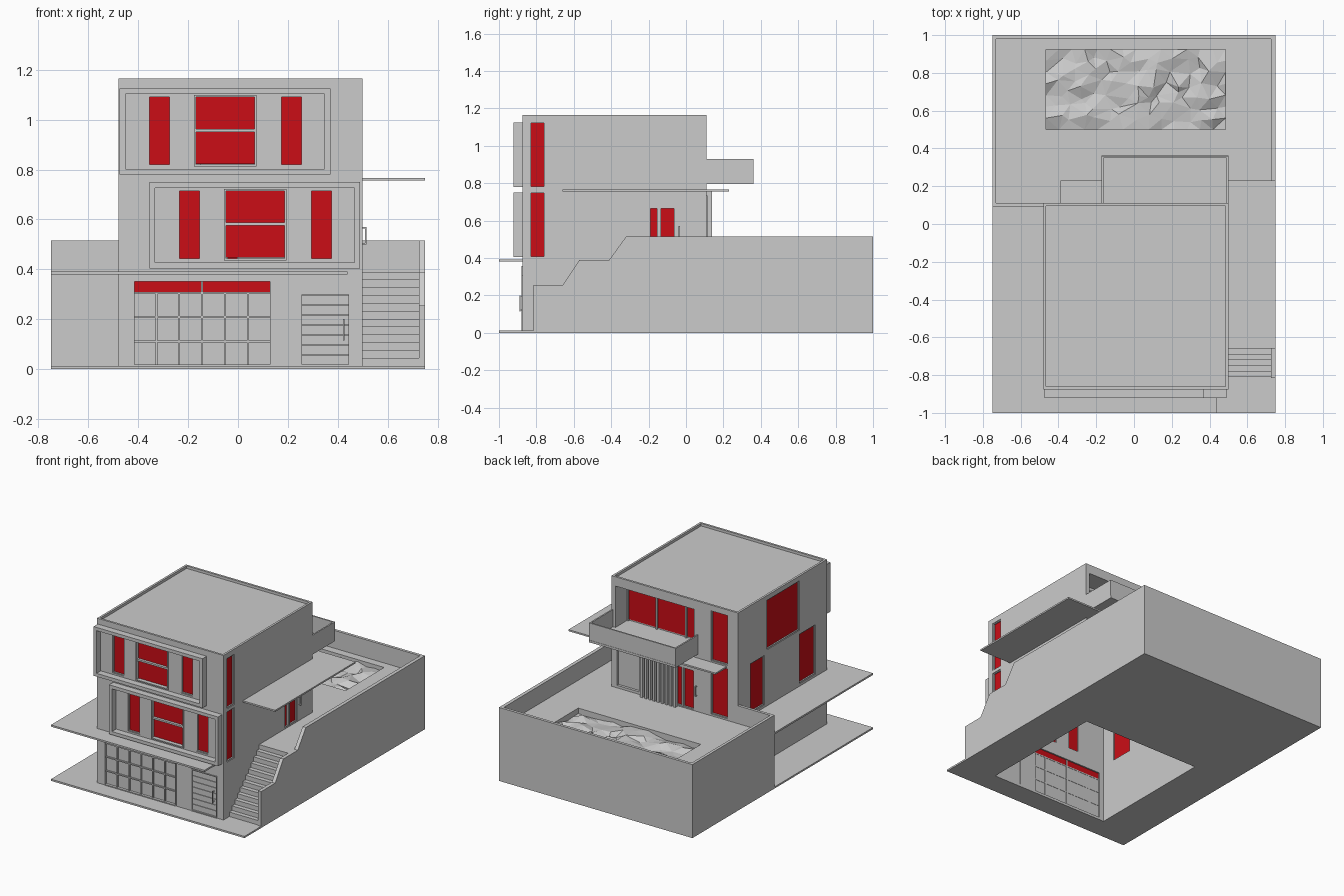
import bpy, bmesh, random
from mathutils import Matrix, Vector

if "Cube" in bpy.data.objects:
    bpy.data.objects.remove(bpy.data.objects["Cube"])

random.seed(4)
red = bpy.data.materials.new("red_glass")
red.diffuse_color = (0.6, 0.004, 0.008, 1)
red.use_nodes = True
red.node_tree.nodes["Principled BSDF"].inputs["Base Color"].default_value = red.diffuse_color


def finish(name, bm, mat=None):
    me = bpy.data.meshes.new(name)
    bmesh.ops.recalc_face_normals(bm, faces=bm.faces)
    bm.to_mesh(me)
    bm.free()
    ob = bpy.data.objects.new(name, me)
    bpy.context.collection.objects.link(ob)
    if mat:
        me.materials.append(mat)
    return ob


def boxes(name, specs, mat=None):
    """Each spec is x0, x1, y0, y1, z0, z1."""
    bm = bmesh.new()
    for a, b, c, d, e, f in specs:
        m = Matrix.Translation(((a + b) / 2, (c + d) / 2, (e + f) / 2))
        m = m @ Matrix.Diagonal((abs(b - a), abs(d - c), abs(f - e), 1))
        bmesh.ops.create_cube(bm, size=1, matrix=m)
    return finish(name, bm, mat)


def prism(name, pts, x0, x1):
    """Extrude a y,z profile along x."""
    bm = bmesh.new()
    face = bm.faces.new([bm.verts.new((x0, y, z)) for y, z in pts])
    ext = bmesh.ops.extrude_face_region(bm, geom=[face])
    vs = [v for v in ext["geom"] if isinstance(v, bmesh.types.BMVert)]
    bmesh.ops.translate(bm, verts=vs, vec=Vector((x1 - x0, 0, 0)))
    return finish(name, bm)


def cut(ob, cutter):
    mod = ob.modifiers.new("cut", 'BOOLEAN')
    mod.object, mod.operation, mod.solver = cutter, 'DIFFERENCE', 'EXACT'
    dg = bpy.context.evaluated_depsgraph_get()
    me = bpy.data.meshes.new_from_object(ob.evaluated_get(dg))
    ob.modifiers.clear()
    ob.data = me
    bpy.data.objects.remove(cutter)


def on(side, a0, a1, z0, z1, d0, d1):
    """Box on a tower wall: a runs along the wall, d is distance outward."""
    if side == 'F':
        return (a0, a1, -.875 - d1, -.875 - d0, z0, z1)
    if side == 'B':
        return (a0, a1, .11 + d0, .11 + d1, z0, z1)
    if side == 'R':
        return (.5 + d0, .5 + d1, a0, a1, z0, z1)
    return (-.48 - d1, -.48 - d0, a0, a1, z0, z1)


def ring(side, a0, a1, z0, z1, t, d0, d1):
    return [on(side, a0, a0 + t, z0, z1, d0, d1), on(side, a1 - t, a1, z0, z1, d0, d1),
            on(side, a0 + t, a1 - t, z0, z0 + t, d0, d1), on(side, a0 + t, a1 - t, z1 - t, z1, d0, d1)]


holes, frames, panes = [], [], []


def window(side, a0, a1, z0, z1, out=-.005, t=.006):
    holes.append(on(side, a0 - t, a1 + t, z0 - t, z1 + t, -.06, .02))
    frames.extend(ring(side, a0 - t, a1 + t, z0 - t, z1 + t, t, -.03, out))
    panes.append(on(side, a0, a1, z0, z1, -.022, -.014))


# front bays with their windows
for label, dx, dz in (("upper", 0, 0), ("lower", .12, -.376)):
    x0, x1, z0, z1 = -.475 + dx, .37 + dx, .78 + dz, 1.125 + dz
    boxes(label + "_bay_surround", ring('F', x0, x1, z0, z1, .023, 0, .046))
    for a, b in ((-.355, -.275), (.175, .255)):
        window('F', a + dx, b + dx, .82 + dz, 1.09 + dz)
    holes.append(on('F', -.175 + dx, .073 + dx, .814 + dz, 1.096 + dz, -.06, .02))
    frames += ring('F', -.177 + dx, .075 + dx, .812 + dz, 1.098 + dz, .008, -.03, .008)
    frames.append(on('F', -.17 + dx, .067 + dx, .951 + dz, .963 + dz, -.03, .004))
    for a, b in ((.823, .951), (.963, 1.09)):
        panes.append(on('F', -.169 + dx, .067 + dx, a + dz, b + dz, -.022, -.014))

# side and rear windows
for z0, z1 in ((.408, .748), (.782, 1.122)):
    window('R', -.83, -.76, z0, z1)
    window('B', -.394, -.277, z0, z1)
window('L', -.567, -.22, .79, 1.125)
window('L', -.18, -.035, .415, .75)
window('L', -.745, -.58, .415, .75)

# two narrow glazed doors with handles
handles = []
for side, s, a in (('R', 1, -.19), ('B', -1, -.005)):
    for p, q in ((0, .035), (.055, .125)):
        lo, hi = sorted((a + s * p, a + s * q))
        window(side, lo, hi, .40, .665)
    lo, hi = sorted((a + s * .15, a + s * .158))
    handles += [on(side, lo, hi, .50, .57, .01, .016)]
    handles += [on(side, lo, hi, z, z + .006, 0, .012) for z in (.50, .564)]

# garage door: red transom above a grid of panels
holes.append(on('F', -.42, .132, .012, .355, -.06, .02))
gx = [-.419 + i * .0917 for i in range(7)]
bars = ring('F', -.422, .134, .012, .357, .006, -.03, .004)
bars += [on('F', x - .004, x + .004, .012, .304, -.024, -.004) for x in gx[1:-1]]
bars += [on('F', -.42, .132, z - .004, z + .004, -.024, -.004) for z in (.11, .208, .304)]
bars.append(on('F', gx[3] - .004, gx[3] + .004, .30, .352, -.024, -.004))
boxes("garage_bars", bars)
boxes("garage_panels", [on('F', -.418, .13, .014, .304, -.022, -.014)])
panes += [on('F', -.416, gx[3] - .003, .307, .351, -.02, -.012),
          on('F', gx[3] + .003, .128, .307, .351, -.02, -.012)]

# front door with grooved slats
holes.append(on('F', .25, .45, .012, .305, -.06, .02))
frames += ring('F', .25, .45, .012, .305, .007, -.03, .004)
boxes("front_door", [on('F', .257, .443, .019 + i * .04, .0565 + i * .04, -.022, -.006) for i in range(7)]
      + [on('F', .257, .443, .019, .298, -.026, -.02)])
handles += [on('F', .422, .427, .115, .2, .01, .016)]
handles += [on('F', .422, .427, z, z + .005, -.008, .012) for z in (.12, .19)]

# rear grey window and vertical slats
holes.append(on('B', .275, .465, .40, .735, -.06, .02))
frames += ring('B', .275, .465, .40, .735, .01, -.03, .004)
boxes("rear_grey_glass", [on('B', .285, .455, .41, .725, -.022, -.014)])
boxes("rear_slats", [on('B', x, x + .016, .39, .755, 0, .03)
                     for x in [-.015 + i * .032 for i in range(9)]])

# balcony recess: liner and glazing
holes.append((-.14, .47, .06, .13, .81, 1.10))
boxes("balcony_recess", [(-.15, .47, -.05, -.03, .80, 1.11), (-.15, .47, -.03, .08, .80, .81),
                         (-.15, .47, -.03, .08, 1.10, 1.11), (-.15, -.14, -.03, .08, .81, 1.10)])
for a, b in ((.25, .46), (.02, .235), (-.13, .005)):
    panes.append((a, b, -.03, -.024, .82, 1.06))
frames += [(x, x + .012, -.03, -.016, .81, 1.07) for x in (.46, .2365, .0065, -.142)]
frames.append((-.14, .47, -.03, -.016, 1.06, 1.072))

# hollow tower
tower = boxes("tower_shell", [(-.48, .5, -.875, .11, 0, 1.165)])
cut(tower, boxes("tower_cutter", [(-.45, .47, -.845, .08, -.1, 1.12), (-.465, .485, -.86, .095, 1.147, 1.3)]))
cut(tower, boxes("opening_cutter", holes))
boxes("window_frames", frames)
boxes("red_panes", panes, red)
boxes("door_handles", handles)

# balcony
boxes("balcony", [(-.172, .5, .11, .362, .795, .81), (-.172, -.162, .11, .36, .81, .93),
                  (.49, .5, .11, .36, .81, .93), (-.162, .49, .35, .36, .81, .93)])

# canopy, ledge and ground slab
boxes("canopy", [(.5, .75, -.66, .23, .755, .766), (-.39, .5, .11, .23, .755, .766)])
boxes("ledge", [(-.75, .44, -1, -.875, .38, .392), (-.75, -.48, -.875, .09, .38, .392)])
boxes("ground_slab", [(-.75, .75, -1, -.845, 0, .012), (-.75, -.45, -.845, .09, 0, .012),
                      (.5, .75, -.845, -.81, 0, .012)])

# pool terrace: solid ground around the pool, then parapets
px0, px1, py0, py1 = -.465, .485, .50, .925
boxes("terrace", [(-.75, .75, .11, py0, 0, .39), (-.75, .75, py1, 1, 0, .39),
                  (-.75, px0, py0, py1, 0, .39), (px1, .75, py0, py1, 0, .39),
                  (px0, px1, py0, py1, 0, .32)])
boxes("parapets", [(-.75, -.73, .09, 1, 0, .515), (-.73, .73, .98, 1, .39, .515),
                   (-.73, -.48, .09, .11, 0, .515)])

# stairs and their stepped side wall
steps = [(-.81, 0)]
for i in range(12):
    z = .012 + (i + 1) * .0315
    steps += [(-.81 + i * .03, z), (-.81 + (i + 1) * .03, z)]
steps += [(.11, .39), (.11, 0)]
prism("stairs", steps, .5, .725)
prism("stair_wall", [(-.815, 0), (-.815, .255), (-.66, .255), (-.57, .39), (-.41, .39),
                     (-.32, .515), (1, .515), (1, 0)], .725, .75)

# faceted pool water
bm = bmesh.new()
bmesh.ops.create_grid(bm, x_segments=14, y_segments=7, size=1)
for v in bm.verts:
    inner = abs(v.co.x) < .99 and abs(v.co.y) < .99
    j = (random.uniform(-.028, .028), random.uniform(-.024, .024)) if inner else (0, 0)
    v.co = ((px0 + px1) / 2 + v.co.x * (px1 - px0) / 2 + j[0],
            (py0 + py1) / 2 + v.co.y * (py1 - py0) / 2 + j[1], .362 + random.uniform(-.018, .018))
bmesh.ops.triangulate(bm, faces=bm.faces)
finish("pool_water", bm)
